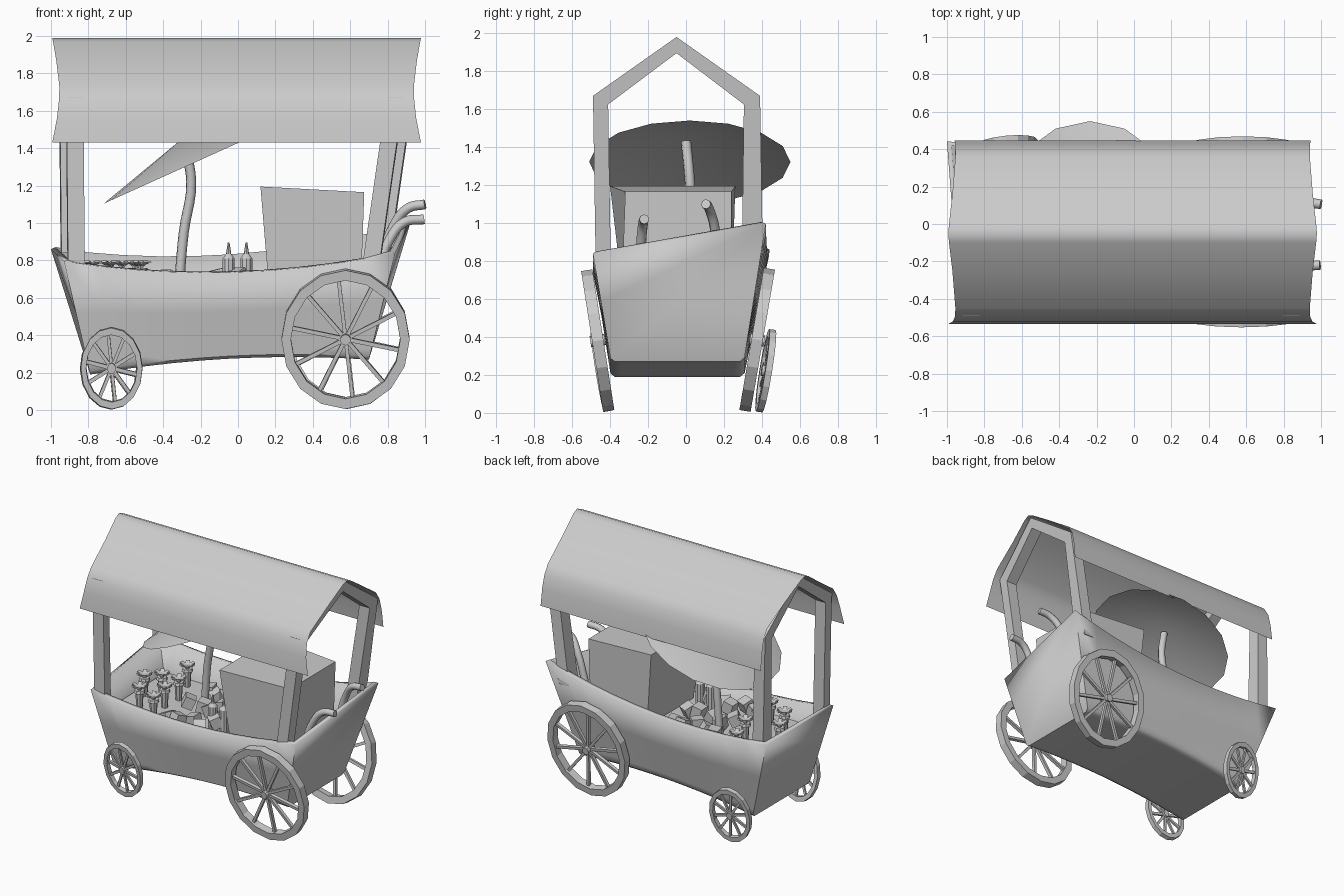
import bpy, bmesh, math, random
from mathutils import Matrix, Vector

if "Cube" in bpy.data.objects:
    bpy.data.objects.remove(bpy.data.objects["Cube"])

random.seed(4)


def obj(name, bm, smooth=None):
    bmesh.ops.recalc_face_normals(bm, faces=bm.faces)
    me = bpy.data.meshes.new(name)
    bm.to_mesh(me)
    bm.free()
    o = bpy.data.objects.new(name, me)
    bpy.context.collection.objects.link(o)
    if smooth:
        bpy.ops.object.select_all(action='DESELECT')
        o.select_set(True)
        bpy.context.view_layer.objects.active = o
        bpy.ops.object.shade_smooth_by_angle(angle=math.radians(smooth))
    return o


def loft(bm, rings, closed=False, caps=False):
    vs = [[bm.verts.new(p) for p in r] for r in rings]
    n = len(vs[0])
    for a, b in zip(vs, vs[1:]):
        for i in range(n if closed else n - 1):
            j = (i + 1) % n
            bm.faces.new((a[i], a[j], b[j], b[i]))
    if caps:
        bm.faces.new(vs[0])
        bm.faces.new(vs[-1])
    return vs


def box(bm, m):
    bmesh.ops.create_cube(bm, size=1, matrix=m)


def cone(bm, loc, r1, r2, h, n=8):
    bmesh.ops.create_cone(bm, cap_ends=True, segments=n, radius1=r1, radius2=r2, depth=h,
                          matrix=Matrix.Translation(Vector(loc) + Vector((0, 0, h / 2))))


def bend(a, mid, b, s):
    # quadratic through three values
    return a * (1 - s) * (1 - 2 * s) + mid * 4 * s * (1 - s) + b * s * (2 * s - 1)


def pipe(name, pts, r):
    cu = bpy.data.curves.new(name, 'CURVE')
    cu.dimensions = '3D'
    cu.bevel_depth, cu.bevel_resolution, cu.use_fill_caps = r, 2, True
    cu.resolution_u = 5
    sp = cu.splines.new('BEZIER')
    sp.bezier_points.add(len(pts) - 1)
    for b, p in zip(sp.bezier_points, pts):
        b.co = p
        b.handle_left_type = b.handle_right_type = 'AUTO'
    o = bpy.data.objects.new(name, cu)
    bpy.context.collection.objects.link(o)


# hull: open boat-like tub with leaning, skewed ends
def hull_ring(s):
    near = Vector((-.93 + 1.77 * s, -.49, bend(.795, .735, .84, s)))
    far = Vector((-1.0 + 1.92 * s, .44 - .02 * s, bend(.86, .825, .995, s)))
    zb = bend(.19, .275, .27, s)
    xb = -.79 + 1.49 * s
    nb, fb = Vector((xb, -.395, zb)), Vector((xb, .305, zb))
    side = lambda top, bot: [top.lerp(bot, t) for t in (0, .45, .9, .97)]
    inset = Vector((0, .05, 0))
    return side(near, nb) + [nb + inset * .4, nb + inset, fb - inset, fb - inset * .4] + side(far, fb)[::-1]


bm = bmesh.new()
loft(bm, [hull_ring(i / 10) for i in range(11)], caps=True)
hull = obj("hull", bm, 45)
sol = hull.modifiers.new("wall", 'SOLIDIFY')
sol.thickness, sol.offset = .035, -1

# inner floor
bm = bmesh.new()
loft(bm, [[(-.86, -.43, .62), (-.88, .36, .62)], [(.74, -.43, .62), (.76, .34, .62)]])
obj("cargo_floor", bm)

# gabled post frames at both ends
OUT = [(-.475, .74), (-.49, 1.67), (-.05, 1.98), (.39, 1.67), (.405, .84)]
INN = [(-.395, .74), (-.41, 1.625), (-.05, 1.895), (.305, 1.625), (.295, .84)]


def frame(name, x0, width, lean, skew):
    bm = bmesh.new()
    pt = lambda p, w: (x0 + w + lean * (p[1] - .8) + skew * (p[0] + .45), *p)
    loft(bm, [[pt(o, 0), pt(o, width), pt(i, width), pt(i, 0)] for o, i in zip(OUT, INN)],
         closed=True, caps=True)
    obj(name, bm)


frame("left_frame", -.91, .09, -.01, -.045)
frame("right_frame", .67, .09, .145, .06)

# canopy: thin curved sheet with scooped ends: (y, z, end inset)
PROF = [(-.535, 1.43, 0), (-.52, 1.56, .025), (-.495, 1.66, .036), (-.45, 1.73, .038), (-.25, 1.865, .022),
        (-.10, 1.97, .004), (-.05, 1.99, 0), (0, 1.97, .004), (.16, 1.865, .022),
        (.36, 1.73, .038), (.405, 1.66, .038), (.43, 1.56, .036), (.446, 1.43, .034)]
bm = bmesh.new()
loft(bm, [[(-.993 + d, y, z), (.978 - d, y, z)] for y, z, d in PROF])
obj("canopy", bm, 60)


# spoked wheels
def wheel(name, loc, rx, rz, rim, thick, tilt, yaw=0, n=16, spokes=10):
    bm = bmesh.new()
    k = 1 - rim / rz
    h = thick / 2
    rings = []
    for i in range(n + 1):
        a = 2 * math.pi * i / n
        c, s = math.cos(a), math.sin(a)
        rings.append([(c, -h, s), (c, h, s), (c * k, h, s * k), (c * k, -h, s * k)])
    loft(bm, rings, closed=True)
    bmesh.ops.remove_doubles(bm, verts=bm.verts, dist=1e-5)
    for i in range(spokes):
        rot = Matrix.Rotation(2 * math.pi * (i + .3) / spokes, 4, 'Y')
        box(bm, rot @ Matrix.Translation((k / 2, 0, 0)) @ Matrix.Diagonal((k + .02, thick * .4, .022 / rz, 1)))
    bmesh.ops.create_cone(bm, cap_ends=True, segments=10, radius1=.03 / rz, radius2=.03 / rz,
                          depth=thick * 1.3, matrix=Matrix.Rotation(math.pi / 2, 4, 'X'))
    bm.transform(Matrix.Translation(loc) @ Matrix.Rotation(yaw, 4, 'Z') @ Matrix.Rotation(tilt, 4, 'X')
                 @ Matrix.Diagonal((rx, 1, rz, 1)))
    obj(name, bm)


wheel("large_wheel_near", (.575, -.465, .381), .343, .375, .055, .06, .155)
wheel("large_wheel_far", (.58, .375, .385), .335, .38, .055, .06, -.17)
wheel("small_wheel_near", (-.675, -.45, .225), .165, .22, .038, .035, .16, -.06)
wheel("small_wheel_far", (-.68, .42, .222), .165, .22, .038, .035, -.16, .1)

# parasol and its bent pole
bm = bmesh.new()
bmesh.ops.create_cone(bm, cap_ends=False, segments=16, radius1=.53, radius2=0, depth=.145,
                      matrix=Matrix.Translation((-.235, .02, 1.322)) @ Matrix.Rotation(-math.radians(24.3), 4, 'Y')
                      @ Matrix.Translation((0, 0, .0725)))
bmesh.ops.remove_doubles(bm, verts=bm.verts, dist=1e-4)
obj("parasol", bm, 50)
pipe("parasol_pole", [(-.32, .04, .6), (-.29, .035, .95), (-.25, .02, 1.22), (-.29, .0, 1.43)], .027)

# push handles on the right end
pipe("handle_near", [(.74, -.24, .72), (.81, -.235, .91), (.89, -.225, 1.005), (.995, -.22, 1.02)], .026)
pipe("handle_far", [(.76, .16, .78), (.83, .15, .98), (.91, .12, 1.08), (1.0, .105, 1.10)], .026)

# cabinet: tapered box
bm = bmesh.new()
loft(bm, [[(.17, -.33, .6), (.655, -.34, .6), (.655, .24, .6), (.17, .24, .6)],
          [(.12, -.40, 1.195), (.675, -.32, 1.165), (.675, .24, 1.165), (.12, .26, 1.195)]], closed=True, caps=True)
obj("cabinet", bm)

# flowers: cup, collar and splayed petals
bm = bmesh.new()
for x, y in [(-.62, .26), (-.685, .04), (-.78, -.04), (-.54, .04), (-.52, -.30), (-.69, -.23), (-.55, -.12)]:
    cone(bm, (x, y, .61), .022, .03, .13)
    cone(bm, (x, y, .74), .042, .036, .02)
    cone(bm, (x, y, .76), .015, .022, .025, 6)
    for i in range(6):
        box(bm, Matrix.Translation((x, y, .772)) @ Matrix.Rotation(i * math.pi / 3, 4, 'Z')
            @ Matrix.Rotation(-.4, 4, 'Y') @ Matrix.Translation((.034, 0, 0)) @ Matrix.Diagonal((.05, .03, .01, 1)))
obj("flowers", bm)

# tumbled produce blocks
bm = bmesh.new()
for i in range(15):
    loc = (-.37 + .09 * (i % 5), -.30 + .24 * (i // 5) + random.uniform(-.05, .05), random.uniform(.66, .72))
    rot = Matrix.Rotation(random.uniform(0, 3), 4, 'Z') @ Matrix.Rotation(random.uniform(-.6, .6), 4, 'X')
    box(bm, Matrix.Translation(loc) @ rot @ Matrix.Diagonal((.09, .08, .085, 1)))
obj("produce", bm)

# squeeze bottles
bm = bmesh.new()
for x, y in [(-.05, -.24), (.045, -.24)]:
    cone(bm, (x, y, .61), .034, .034, .2, 10)
    cone(bm, (x, y, .81), .034, .016, .025, 10)
    cone(bm, (x, y, .835), .014, .005, .06)
obj("bottles", bm)
